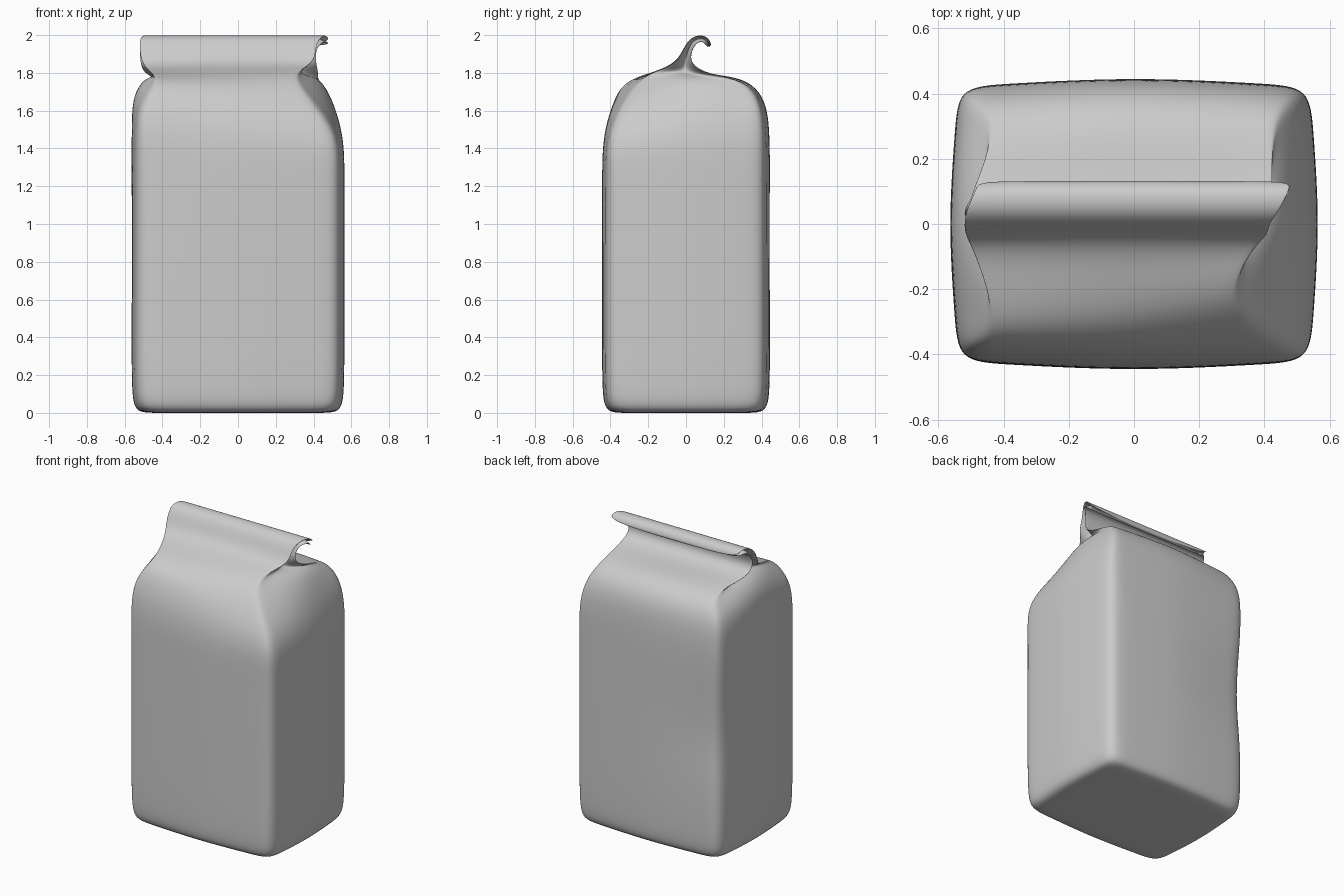
import bpy, bmesh
from mathutils import Vector as V

if "Cube" in bpy.data.objects:
    bpy.data.objects.remove(bpy.data.objects["Cube"])

# Fold spacing around each corner, per upper level
D = [.14, .12, .09, .04, .04, .04, .03, .03, .03, .03]
# Centre profiles (y, z) of front and back panels, running up into the curled fin
FRONT = [(-.452, 1.25), (-.45, 1.43), (-.41, 1.61), (-.30, 1.765), (-.11, 1.825),
         (-.035, 1.88), (-.005, 1.95), (.04, 2.0), (.115, 2.0), (.14, 1.94)]
BACK = [(.452, 1.25), (.452, 1.5), (.43, 1.68), (.31, 1.785), (.10, 1.79),
        (.02, 1.85), (.03, 1.92), (.06, 1.965), (.095, 1.965), (.11, 1.935)]
# Corner creases up to the neck, then fin edge x positions
FR = [(.54, -.42, 1.25), (.54, -.42, 1.43), (.46, -.37, 1.58), (.275, -.25, 1.785), (.37, -.08, 1.83)]
BR = [(.54, .42, 1.25), (.54, .42, 1.47), (.50, .40, 1.64), (.42, .32, 1.76), (.44, .11, 1.795)]
FL = [(-.54, -.42, 1.25), (-.54, -.42, 1.48), (-.52, -.39, 1.64), (-.41, -.33, 1.77), (-.50, -.09, 1.82)]
BL = [(-.54, .42, 1.25), (-.54, .42, 1.48), (-.52, .40, 1.64), (-.41, .32, 1.76), (-.51, .10, 1.795)]
FIN_R = [.425, .42, .455, .49, .49]
FIN_L = [-.53, -.53, -.525, -.49, -.485]
# Side gusset centres (x, z), tucking in under the flaps
SIDE_R = [(.57, 1.25), (.57, 1.44), (.525, 1.62), (.46, 1.785), (.30, 1.785), (.29, 1.84)]
SIDE_L = [(-.57, 1.25), (-.57, 1.55), (-.57, 1.70), (-.52, 1.795), (-.33, 1.785), (-.33, 1.84)]


def ring(fm, fr, rm, br, bm_, bl, lm, fl, d):
    """Sixteen points: four panel centres and three per corner."""
    mids, cors = [fm, rm, bm_, lm], [fr, br, bl, fl]
    pts = []
    for i in range(4):
        m, c, n = V(mids[i]), V(cors[i]), V(mids[(i + 1) % 4])
        pts += [m, c + (m - c).normalized() * d, c, c + (n - c).normalized() * d]
    return pts


def box_ring(z, x=.57, y=.452, dent=0.0):
    cx, cy = x - .03, y - .03
    return ring((0, -y, z), (cx, -cy, z), (x, 0, z), (cx, cy, z), (0, y, z),
                (-cx + dent, cy - dent, z), (-x, 0, z), (-cx, -cy, z), .14)


rings = [box_ring(0, .45, .33), box_ring(0, .555, .437), box_ring(.12), box_ring(.5),
         box_ring(.85, dent=.025)]
for k in range(10):
    (fy, fz), (by, bz) = FRONT[k], BACK[k]
    if k < 5:
        fr, br, fl, bl = FR[k], BR[k], FL[k], BL[k]
    else:
        xr, xl = FIN_R[k - 5], FIN_L[k - 5]
        fr, br, fl, bl = (xr, fy, fz), (xr, by, bz), (xl, fy, fz), (xl, by, bz)
    sy, sz = (fy + by) / 2, (fz + bz) / 2
    if k < 6:
        rm, lm = (SIDE_R[k][0], sy, SIDE_R[k][1]), (SIDE_L[k][0], sy, SIDE_L[k][1])
    else:
        rm, lm = (xr - .05, sy, sz), (xl + .05, sy, sz)
    rings.append(ring((0, fy, fz), fr, rm, br, (0, by, bz), bl, lm, fl, D[k]))

# Loft the paper bag cage and close both ends
bm = bmesh.new()
loops = [[bm.verts.new(p) for p in r] for r in rings]
for a, b in zip(loops, loops[1:]):
    for i in range(16):
        j = (i + 1) % 16
        bm.faces.new((a[i], a[j], b[j], b[i]))
bm.faces.new(loops[0][::-1])
bm.faces.new(loops[-1])
for f in bm.faces:
    f.smooth = True
me = bpy.data.meshes.new("bag")
bm.to_mesh(me)
bm.free()
bag = bpy.data.objects.new("bag", me)
bpy.context.collection.objects.link(bag)
sub = bag.modifiers.new("smooth", 'SUBSURF')
sub.levels = sub.render_levels = 3
